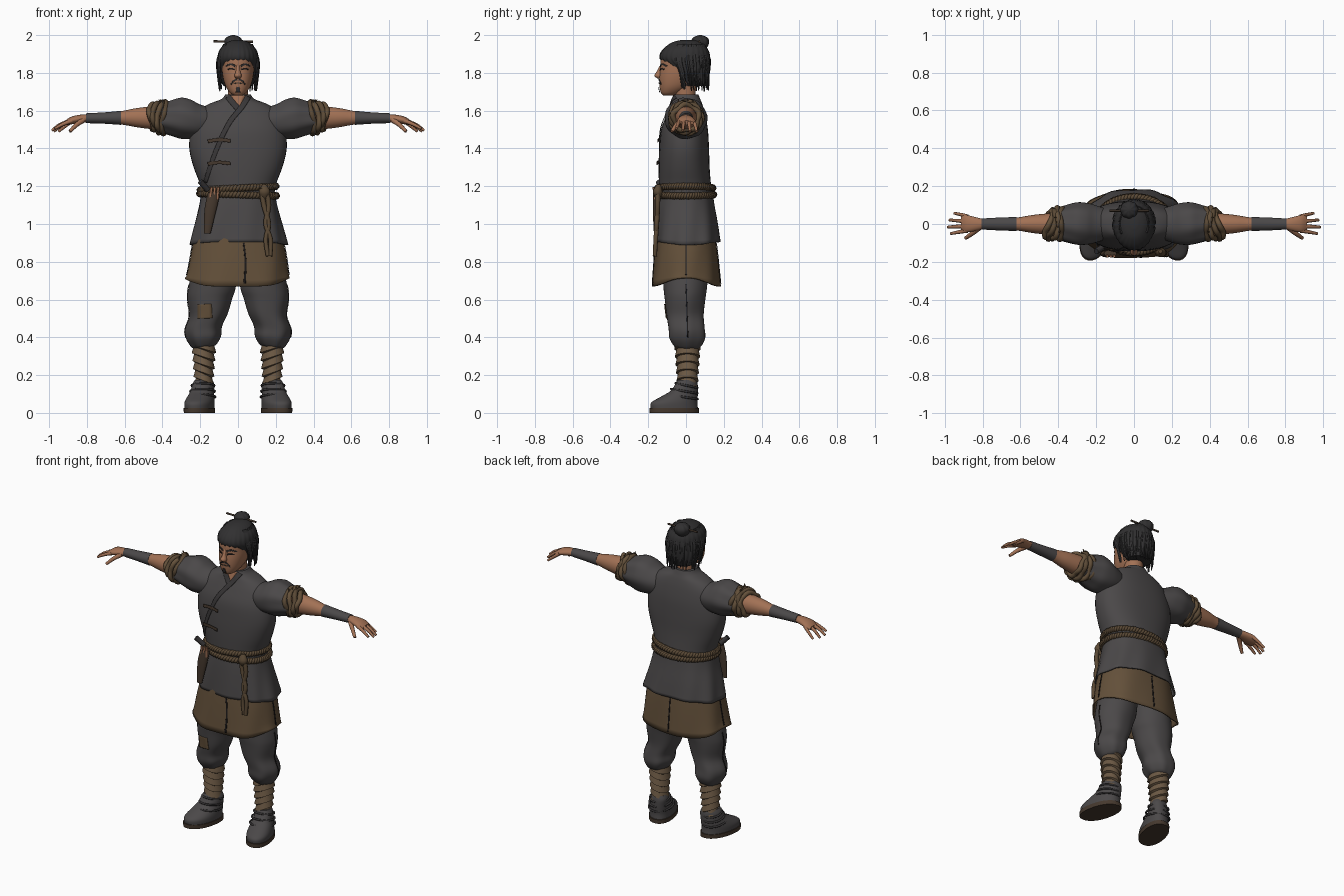
import bpy, bmesh, math, random
from mathutils import Vector
from mathutils.bvhtree import BVHTree

if "Cube" in bpy.data.objects:
    bpy.data.objects.remove(bpy.data.objects["Cube"])
random.seed(4)
TREES = {}


def material(name, r, g, b):
    m = bpy.data.materials.new(name)
    m.use_nodes = True
    m.diffuse_color = (r, g, b, 1)
    m.node_tree.nodes["Principled BSDF"].inputs["Base Color"].default_value = (r, g, b, 1)
    return m


CLOTH = material("charcoal cloth", .07, .065, .066)
TRIM = material("dark trim", .04, .037, .038)
BROWN = material("brown cloth", .125, .08, .042)
ROPE = material("rope brown", .1, .065, .035)
WRAP = material("leg wrap", .15, .1, .058)
SKIN = material("skin", .36, .165, .09)
HAIR = material("hair", .03, .029, .03)
LEATHER = material("leather", .06, .04, .027)
INK = material("seam black", .012, .01, .01)


def add_mesh(name, verts, faces, mat):
    me = bpy.data.meshes.new(name)
    me.from_pydata(verts, [], faces)
    bm = bmesh.new()
    bm.from_mesh(me)
    bmesh.ops.recalc_face_normals(bm, faces=bm.faces)
    bm.to_mesh(me)
    bm.free()
    me.materials.append(mat)
    me.shade_smooth()
    me.set_sharp_from_angle(angle=math.radians(50))
    ob = bpy.data.objects.new(name, me)
    bpy.context.collection.objects.link(ob)
    return ob


def refine(rows, sub):
    """Smooth curve through rows of numbers."""
    out = []
    for i in range(len(rows) - 1):
        a, b, c, d = (rows[min(max(i + k, 0), len(rows) - 1)] for k in (-1, 0, 1, 2))
        for j in range(sub):
            t = j / sub
            out.append([q + t / 2 * (r - p + t * (2 * p - 5 * q + 4 * r - s + t * (3 * (q - r) + s - p)))
                        for p, q, r, s in zip(a, b, c, d)])
    return out + [list(rows[-1])]


def loft(name, rings, mat, axis="z", n=40, folds=(0, 0), power=2, tilt=0, lift=0, cap=True, s=1, sub=4, turn=0):
    """Skin over rings of (position, centre, centre, radius, radius)."""
    rows = refine(rings, sub)
    verts = []
    for i, (t, ca, cb, ra, rb) in enumerate(rows):
        f = i / (len(rows) - 1)
        for k in range(n):
            th = math.tau * k / n
            c, d = math.cos(th), math.sin(th)
            w = 1 + folds[1] * f * math.sin(folds[0] * th + 2.5 * f)
            a = ca + ra * w * math.copysign(abs(c) ** (2 / power), c)
            b = cb + rb * w * math.copysign(abs(d) ** (2 / power), d)
            h = t + tilt * c + lift * f ** 6 * c ** 4
            x, y, z = (a, b, h) if axis == "z" else (h, a, b)
            verts.append((s * (x - turn * y), y, z))
    faces = [(i * n + k, i * n + (k + 1) % n, (i + 1) * n + (k + 1) % n, (i + 1) * n + k)
             for i in range(len(rows) - 1) for k in range(n)]
    TREES[name] = BVHTree.FromPolygons(verts, faces)
    if cap:
        faces += [tuple(range(n)), tuple(range(len(verts) - n, len(verts)))]
    ob = add_mesh(name, verts, faces, mat)
    if not cap:
        ob.modifiers.new("thickness", "SOLIDIFY").thickness = .008
    return ob


def strand(name, points, mat, r=.01, tip=1, cyclic=False):
    """Round cord along points, thinning to the tip."""
    cu = bpy.data.curves.new(name, "CURVE")
    cu.dimensions, cu.bevel_depth, cu.bevel_resolution, cu.use_fill_caps = "3D", r, 2, True
    sp = cu.splines.new("POLY")
    rows = points if cyclic else refine(points, 4)
    sp.points.add(len(rows) - 1)
    for i, q in enumerate(rows):
        sp.points[i].co = (*q, 1)
        sp.points[i].radius = 1 + (tip - 1) * i / (len(rows) - 1)
    sp.use_cyclic_u = cyclic
    cu.materials.append(mat)
    ob = bpy.data.objects.new(name, cu)
    bpy.context.collection.objects.link(ob)


def strip(name, target, points, w0, w1, mat, view=(0, 1, 0), off=.004, cols=5):
    """Thin band laid on a part, seen along the view direction."""
    d = Vector(view)
    side = Vector((d.y, -d.x, 0))
    path = refine(points, 8)
    verts = []
    for i, (u, v) in enumerate(path):
        a, b = path[max(i - 1, 0)], path[min(i + 1, len(path) - 1)]
        nrm = Vector((a[1] - b[1], b[0] - a[0])).normalized()
        w = w0 + (w1 - w0) * i / (len(path) - 1)
        for k in range(cols):
            p = Vector((u, v)) + nrm * w * (k / (cols - 1) - .5)
            start = side * p.x - d * 2 + Vector((0, 0, p.y))
            hit = TREES[target].ray_cast(start, d)[0]
            verts.append((hit or verts[-1] + d * off) - d * off)
    faces = [(i * cols + k, i * cols + k + 1, (i + 1) * cols + k + 1, (i + 1) * cols + k)
             for i in range(len(path) - 1) for k in range(cols - 1)]
    ob = add_mesh(name, verts, faces, mat)
    ob.modifiers.new("thickness", "SOLIDIFY").thickness = .003


# Jacket body, its skirt and the under skirt
loft("jacket", [(1.13, 0, 0, .195, .14), (1.2, 0, -.005, .198, .138), (1.3, 0, -.01, .235, .135),
     (1.4, 0, -.01, .258, .132), (1.5, 0, -.008, .25, .124), (1.58, 0, 0, .222, .102),
     (1.63, 0, .004, .165, .084), (1.66, 0, .002, .09, .074), (1.685, 0, 0, .068, .066)], CLOTH, power=2.3)
loft("jacket_skirt", [(1.19, 0, 0, .19, .138), (1.1, 0, 0, .206, .15), (1, 0, .005, .232, .163),
     (.905, .003, .01, .258, .173)], CLOTH, n=72, folds=(9, .025), power=2.3, lift=-.015, cap=False)
loft("under_skirt", [(.98, 0, 0, .222, .15), (.85, 0, 0, .25, .166), (.67, -.006, 0, .276, .182)],
     BROWN, n=72, folds=(7, .02), power=2.4, lift=.045, cap=False)

# Collar, overlapping lapel, toggles and seams
strip("neck_opening", "jacket", [(0, 1.68), (0, 1.615)], .085, .005, SKIN, off=.002)
strip("collar", "jacket", [(-.055, 1.675), (-.03, 1.645), (.005, 1.605)], .03, .03, TRIM, off=.006)
strip("lapel", "jacket", [(.055, 1.675), (.02, 1.62), (-.05, 1.53), (-.12, 1.38), (-.175, 1.22)], .03, .02, TRIM, off=.008)
for z in (1.44, 1.32):
    strip("toggle", "jacket", [(-.16, z - .002), (-.1, z + .006), (-.04, z)], .018, .018, LEATHER, off=.012)
strip("front_slit", "under_skirt", [(.03, .9), (.04, .8), (.035, .685)], .008, .012, INK)
strip("back_slit", "under_skirt", [(0, .9), (0, .685)], .006, .008, INK, (0, -1, 0))
for s in (1, -1):
    strip("side_slit", "under_skirt", [(0, .89), (0, .73)], .006, .008, INK, (-s, 0, 0))

for s, side in ((1, "left_"), (-1, "right_")):
    # Trousers, wrapped shins and shoes
    loft(side + "trousers", [(.8, .12, 0, .115, .125), (.66, .138, -.004, .126, .115), (.6, .148, -.005, .117, .108),
         (.52, .155, -.005, .1, .1), (.45, .183, .003, .096, .098), (.4, .182, .007, .09, .098),
         (.36, .18, .01, .068, .078), (.345, .18, .01, .05, .06)], CLOTH, folds=(6, .045), tilt=-.008, s=s)
    strip(side + "trouser_seam", side + "trousers", [(0, .68), (.005, .55), (.01, .4)], .006, .006, INK, (-s, 0, 0))
    shin = []
    for i in range(6):
        z = .375 - i * .042
        r = .062 - .003 * i
        shin += [(z, .182, .008, r - .006, r), (z - .036, .182, .008, r + .004, r + .008)]
    loft(side + "shin_wraps", shin, WRAP, tilt=.02, s=s, sub=2)
    loft(side + "shoe", [(.025, .192, -.062, .074, .125), (.055, .192, -.062, .074, .122), (.085, .19, -.036, .068, .098),
         (.115, .187, -.01, .06, .073), (.15, .184, .002, .057, .06), (.175, .183, .005, .045, .05)],
         CLOTH, s=s, turn=.2, power=2.2)
    loft(side + "sole", [(0, .192, -.062, .077, .13), (.026, .192, -.062, .078, .131)], LEATHER, s=s, turn=.2, power=2.2, sub=1)
    for k in range(3):
        z = .085 + k * .03
        ring = [(s * (.186 + (.07 - .005 * k) * math.cos(a) - .2 * (-.02 + .012 * k)), -.02 + .011 * k + (.082 - .012 * k) * math.sin(a),
                 z - .012 * math.sin(a)) for a in (math.tau * j / 24 for j in range(24))]
        strand(side + "shoe_tie", ring, TRIM, .006, cyclic=True)

    # Puffed sleeves with rolled cuffs
    loft(side + "sleeve", [(.12, 0, 1.54, .07, .07), (.2, 0, 1.545, .098, .088), (.25, 0, 1.555, .11, .104),
         (.3, 0, 1.56, .112, .108), (.35, 0, 1.56, .1, .094), (.41, 0, 1.56, .082, .075)],
         CLOTH, "x", folds=(7, .04), s=s)
    for k, (x, r) in enumerate(((.385, .078), (.408, .08), (.43, .075), (.45, .066))):
        ring = []
        for j in range(40):
            a = math.tau * j / 40
            w = r + .006 * math.sin(5 * a + k * 2)
            ring.append((s * (x + .012 * math.sin(2 * a + k) - .012 * math.cos(a)), w * math.cos(a), 1.563 + w * math.sin(a)))
        strand(side + "rolled_cuff", ring, BROWN if k % 2 else ROPE, .015, cyclic=True)
    for k in range(4):
        y = -.04 + k * .025
        strand(side + "cuff_fray", [(s * .4, y, 1.63), (s * (.39 + .01 * k), y, 1.66)], ROPE, .008, .3)

    # Arms, wrist bands and hands
    loft(side + "arm", [(.36, 0, 1.56, .06, .06), (.45, 0, 1.562, .056, .06), (.54, 0, 1.563, .047, .05),
         (.63, 0, 1.562, .033, .034), (.81, 0, 1.56, .024, .02)], SKIN, "x", s=s)
    loft(side + "wrist_band", [(.62, 0, 1.562, .037, .037), (.71, 0, 1.561, .034, .03), (.805, 0, 1.56, .029, .026)],
         CLOTH, "x", s=s)
    loft(side + "palm", [(.79, 0, 1.56, .024, .02), (.84, 0, 1.556, .037, .022), (.885, .002, 1.547, .045, .02),
         (.915, .004, 1.535, .036, .012)], SKIN, "x", s=s)
    for y, x, drop in ((.038, .95, .045), (.014, .975, .045), (-.011, .985, .04), (-.034, .97, .03)):
        strand(side + "finger", [(s * .88, y, 1.546), (s * (x - .045), y * 1.25, 1.535 - drop * .2),
               (s * x, y * 1.5, 1.535 - drop)], SKIN, .0125, .55)
    strand(side + "thumb", [(s * .82, -.02, 1.55), (s * .855, -.05, 1.525), (s * .89, -.075, 1.49)], SKIN, .016, .55)

strip("knee_patch", "right_trousers", [(-.178, .575), (-.175, .5)], .075, .08, BROWN, off=.006)


# Twisted rope belt with hanging end
def belt(z, slope, rx, ry):
    for phase in (0, math.pi):
        ring = []
        for j in range(240):
            a = math.tau * j / 240
            q = 36 * a + phase
            w = .009 * math.cos(q)
            ring.append(((rx + w) * math.cos(a), -.004 + (ry + w) * math.sin(a), z + slope * math.cos(a) + .009 * math.sin(q)))
        strand("rope_belt", ring, ROPE, .011, cyclic=True)


belt(1.19, .01, .2, .146)
belt(1.155, -.006, .203, .15)
for k in (-1, 1):
    strand("belt_tail", [(.135 + k * .01, -.15, 1.19), (.15 + k * .013, -.15, 1.1), (.155 - k * .008, -.155, 1),
           (.16 + k * .013, -.16, .92), (.165 + k * .006, -.165, .83)], ROPE, .014, .8)
loft("belt_knot", [(1.13, .14, -.145, .01, .01), (1.17, .14, -.15, .03, .025), (1.21, .14, -.145, .01, .01)], ROPE)

# Sheath with small tool handles and a belt flap
loft("sheath", [(1.17, -.125, -.155, .033, .018), (1.08, -.145, -.158, .032, .018), (.95, -.163, -.16, .018, .01)], LEATHER)
for k in range(3):
    strand("tool_handle", [(-.147 + k * .018, -.165, 1.13), (-.14 + k * .018, -.17, 1.195)], SKIN, .007)
strand("belt_flap", [(-.16, -.12, 1.18), (-.2, -.145, 1.225)], TRIM, .016)

# Head, nose and painted face
loft("neck", [(1.6, 0, .0, .058, .056), (1.68, 0, -.005, .054, .056), (1.76, 0, -.01, .055, .065)], SKIN)
loft("head", [(1.68, 0, -.09, .022, .03), (1.695, 0, -.08, .043, .053), (1.73, 0, -.055, .066, .085),
     (1.78, 0, -.035, .08, .106), (1.83, 0, -.018, .085, .118), (1.89, 0, -.01, .082, .118), (1.95, 0, 0, .05, .07)],
     SKIN, power=2.2)
loft("nose", [(1.845, 0, -.125, .009, .01), (1.81, 0, -.138, .012, .016), (1.785, 0, -.147, .019, .021),
     (1.77, 0, -.138, .012, .012)], SKIN, n=16)
for s in (1, -1):
    strip("eyebrow", "head", [(s * .015, 1.836), (s * .04, 1.846), (s * .066, 1.836)], .011, .006, HAIR)
    strip("eye", "head", [(s * .02, 1.818), (s * .038, 1.822), (s * .056, 1.819)], .009, .006, INK)
    strip("moustache", "head", [(s * .004, 1.765), (s * .024, 1.758), (s * .038, 1.738)], .01, .005, HAIR)
strip("mouth", "head", [(-.024, 1.744), (0, 1.746), (.024, 1.744)], .006, .006, LEATHER)
strip("chin_beard", "head", [(0, 1.725), (0, 1.698)], .014, .026, HAIR)

# Hair cap, loose locks, topknot and pin
loft("hair", [(1.975, 0, .01, .02, .03), (1.96, 0, .004, .06, .08), (1.92, 0, -.004, .098, .122), (1.875, 0, -.005, .108, .132),
     (1.83, 0, .018, .108, .11), (1.78, 0, .035, .1, .085), (1.73, 0, .05, .075, .055)], HAIR, n=96, folds=(24, .035))
for i in range(70):
    a = random.uniform(-.5, math.pi + .5)
    c, d = math.cos(a), math.sin(a)
    low = random.uniform(1.7, 1.77)
    strand("hair_lock", [(.07 * c, .09 * d, 1.95), (.107 * c, .125 * d, 1.87), (.108 * c, .012 + .108 * d, 1.8),
           (.098 * c, .02 + .1 * d, low)], HAIR, .009, .3)
loft("topknot", [(1.92, -.025, .07, .03, .03), (1.945, -.025, .074, .043, .043), (1.97, -.025, .075, .046, .046),
     (1.99, -.025, .075, .032, .032), (2, -.025, .075, .006, .006)], HAIR, n=48, folds=(8, .08))
strand("hair_pin", [(-.13, .07, 1.967), (.08, .07, 1.965)], LEATHER, .006)
